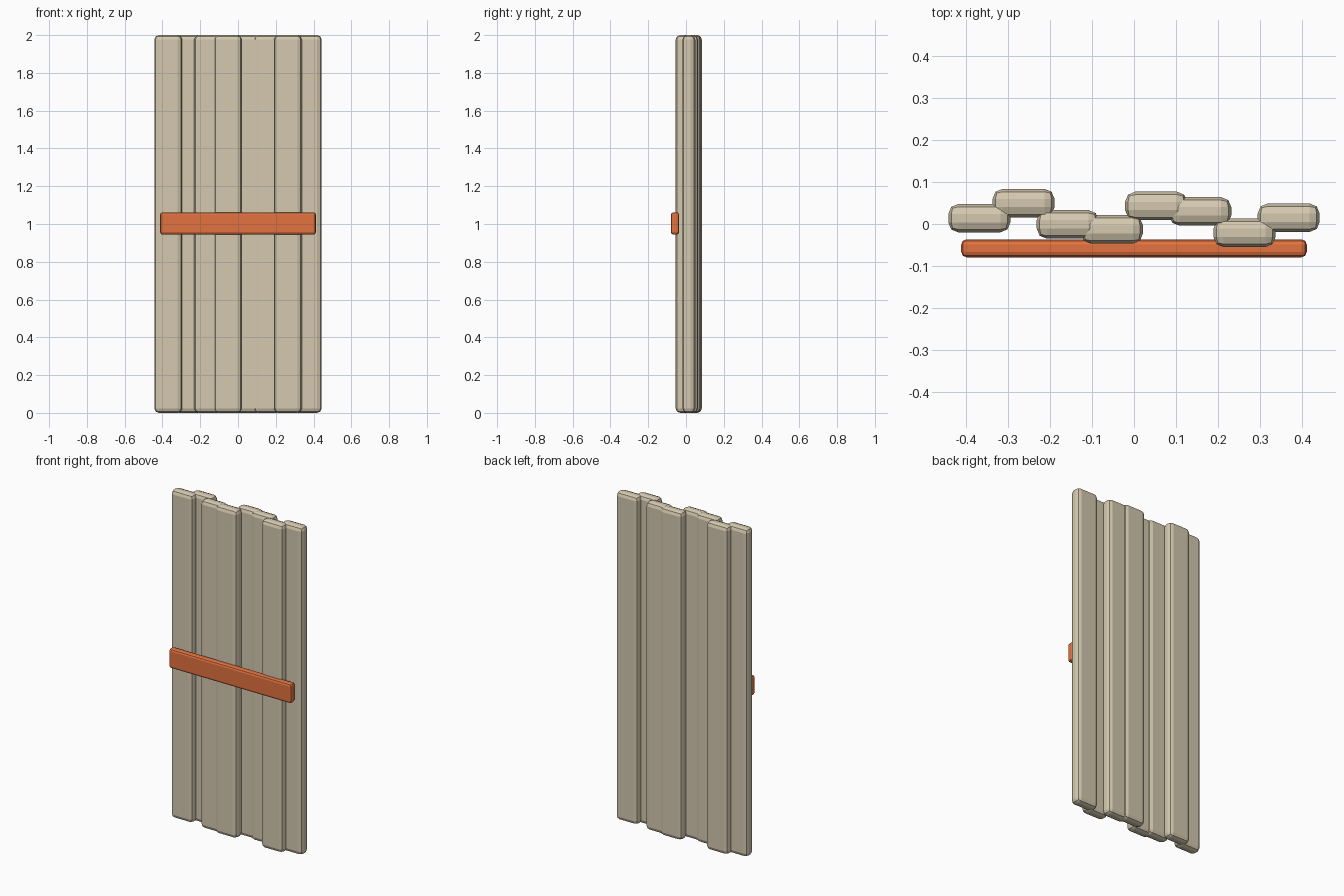
import bpy

if "Cube" in bpy.data.objects:
    bpy.data.objects.remove(bpy.data.objects["Cube"])


def rounded_board(name, centre, size, bevel, colour):
    bpy.ops.mesh.primitive_cube_add(size=1, location=centre)
    ob = bpy.context.object
    ob.name = name
    ob.scale = size
    bpy.ops.object.transform_apply(location=False, rotation=False, scale=True)
    mod = ob.modifiers.new("rounded_edges", 'BEVEL')
    mod.width = bevel
    mod.segments = 2
    mod.limit_method = 'ANGLE'
    ob.data.materials.append(colour)
    return ob


def material(name, rgb):
    m = bpy.data.materials.new(name)
    m.diffuse_color = (*rgb, 1)
    m.use_nodes = True
    m.node_tree.nodes["Principled BSDF"].inputs["Base Color"].default_value = m.diffuse_color
    return m


wood = material("pale_wood", (0.66, 0.58, 0.43))
orange = material("orange_paint", (0.76, 0.17, 0.05))

# Vertical planks, evenly spaced with staggered depths
depths = [0.014, 0.050, -0.001, -0.013, 0.043, 0.030, -0.021, 0.015]
for i, y in enumerate(depths):
    x = (i - 3.5) * 0.1055
    rounded_board(f"plank_{i + 1}", (x, y, 1.0), (0.148, 0.068, 2.0), 0.024, wood)

# Horizontal push bar across the front
rounded_board("push_bar", (0, -0.058, 1.003), (0.825, 0.043, 0.118), 0.013, orange)
